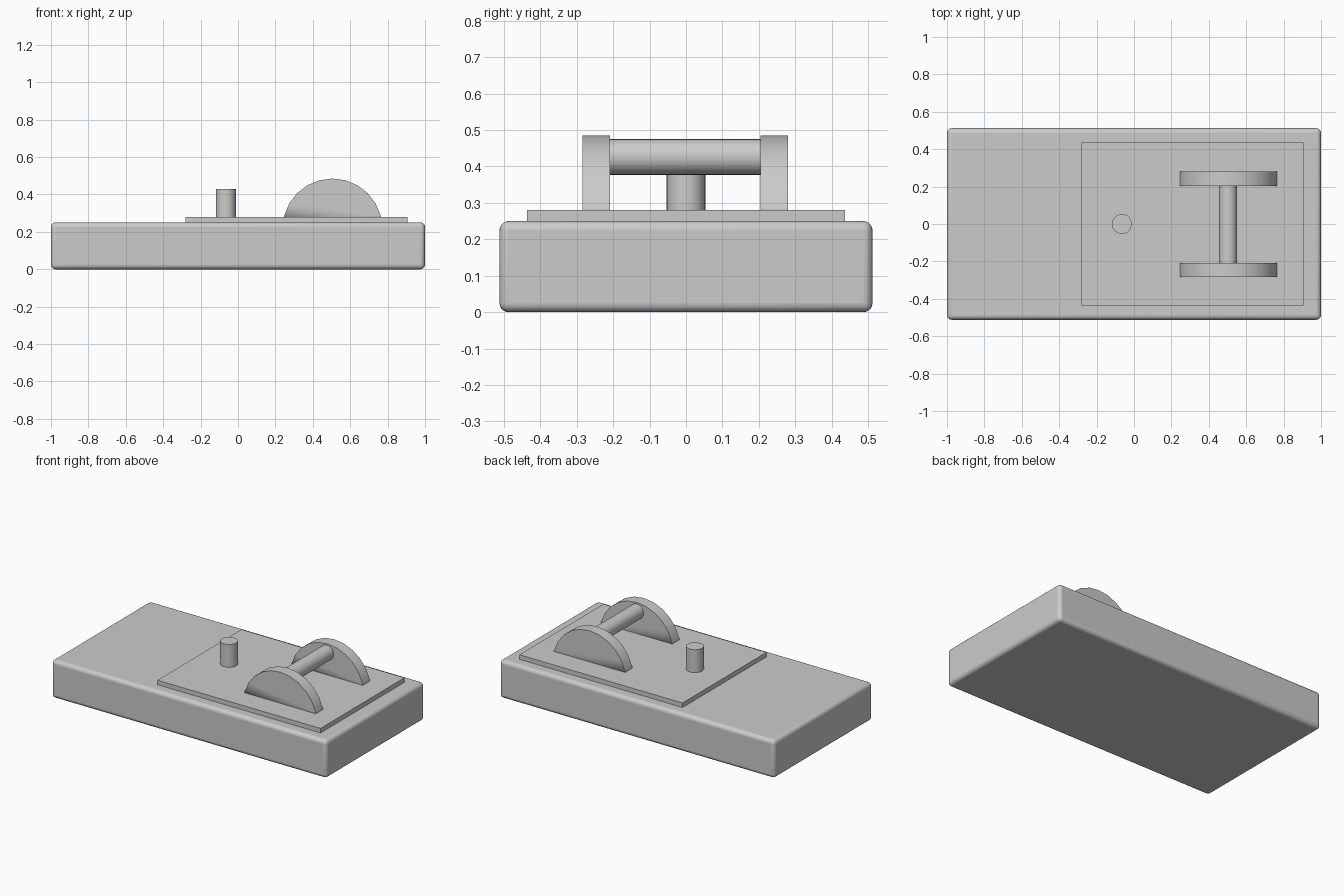
import bpy
import math

# Remove the default cube
old = bpy.data.objects.get("Cube")
if old:
    bpy.data.objects.remove(old, do_unlink=True)

# Single plain grey
grey = bpy.data.materials.new("plain_grey")
grey.use_nodes = True
colour = (0.6, 0.6, 0.6, 1)
grey.diffuse_color = colour
grey.node_tree.nodes["Principled BSDF"].inputs["Base Color"].default_value = colour


def finish(name):
    obj = bpy.context.object
    obj.name = name
    obj.data.materials.append(grey)
    bpy.ops.object.transform_apply(location=False, rotation=True, scale=True)
    return obj


def box(name, low, high):
    centre = [(a + b) / 2 for a, b in zip(low, high)]
    bpy.ops.mesh.primitive_cube_add(size=1, location=centre)
    bpy.context.object.scale = [b - a for a, b in zip(low, high)]
    return finish(name)


def cylinder(name, radius, depth, centre, sides, along_y=False):
    tilt = (math.pi / 2 if along_y else 0, 0, 0)
    bpy.ops.mesh.primitive_cylinder_add(
        vertices=sides, radius=radius, depth=depth, location=centre, rotation=tilt)
    obj = finish(name)
    bpy.ops.object.shade_smooth_by_angle(angle=math.radians(30))
    return obj


# Rounded base block
base = box("base_block", (-1, -0.512, 0), (1, 0.512, 0.25))
bevel = base.modifiers.new("rounded_edges", "BEVEL")
bevel.width = 0.025
bevel.segments = 5
bpy.ops.object.shade_smooth_by_angle(angle=math.radians(30))

# Mounting plate lying on the base
box("mounting_plate", (-0.28, -0.436, 0.245), (0.905, 0.436, 0.28))

# Upright post
cylinder("post", 0.053, 0.16, (-0.065, 0, 0.35), 32)

# Pair of round brackets, sunk into the base so only the upper part shows
for side, y in (("front", -0.246), ("back", 0.242)):
    cylinder(side + "_bracket", 0.267, 0.075, (0.505, y, 0.218), 24, along_y=True)
    # Trim away the buried lower part
    bracket = bpy.context.object
    bpy.ops.object.mode_set(mode="EDIT")
    bpy.ops.mesh.select_all(action="SELECT")
    bpy.ops.mesh.bisect(plane_co=(0.505, y, 0.27), plane_no=(0, 0, 1),
                        clear_inner=True, use_fill=True)
    bpy.ops.object.mode_set(mode="OBJECT")

# Rod between the brackets
cylinder("cross_rod", 0.049, 0.43, (0.503, -0.002, 0.426), 32, along_y=True)
